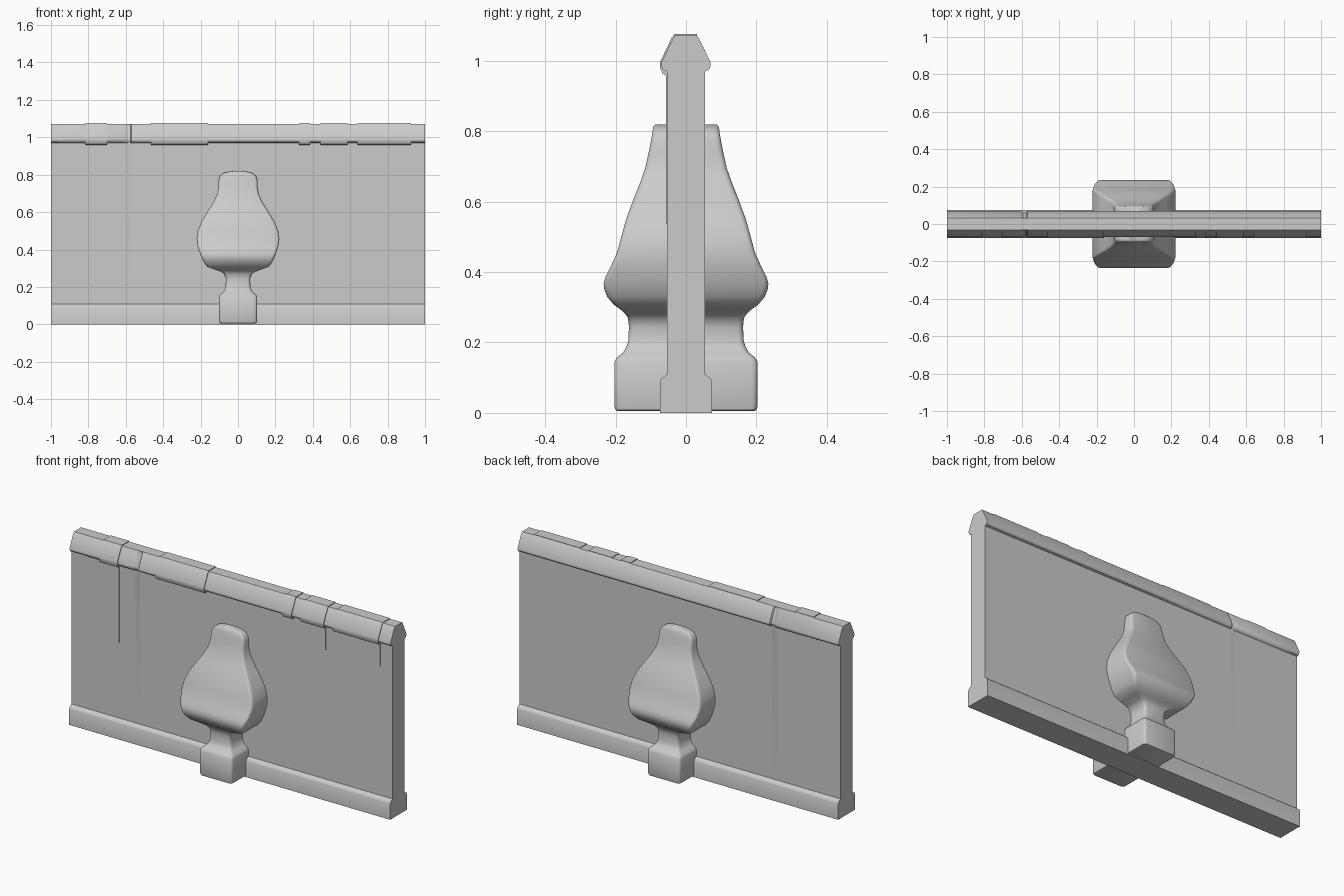
import bpy, math

def loft(name, sections, angle=30):
    """Skin equal-length closed rings of 3D points and cap both ends."""
    n = len(sections[0])
    verts = [p for s in sections for p in s]
    faces = [tuple(range(n))[::-1],
             tuple(range((len(sections) - 1) * n, len(sections) * n))]
    for i in range(len(sections) - 1):
        for j in range(n):
            k = (j + 1) % n
            faces.append((i * n + j, i * n + k, (i + 1) * n + k, (i + 1) * n + j))
    mesh = bpy.data.meshes.new(name)
    mesh.from_pydata(verts, [], faces)
    obj = bpy.data.objects.new(name, mesh)
    bpy.context.collection.objects.link(obj)
    # consistent outward normals
    bpy.ops.object.select_all(action='DESELECT')
    bpy.context.view_layer.objects.active = obj
    obj.select_set(True)
    bpy.ops.object.mode_set(mode='EDIT')
    bpy.ops.mesh.select_all(action='SELECT')
    bpy.ops.mesh.normals_make_consistent(inside=False)
    bpy.ops.object.mode_set(mode='OBJECT')
    bpy.ops.object.shade_smooth_by_angle(angle=math.radians(angle))
    return obj

# Wall: skirting, panel and peaked cap; the cap is nicked near x = -0.585
def wall_ring(x, nick=0.0):
    half = [(0.074, 0), (0.074, 0.09), (0.07, 0.098), (0.054, 0.11), (0.054, 0.97),
            (0.064, 0.974), (0.07, 0.984), (0.07, 0.995),
            (0.038, 1.062), (0.031, 1.072)]
    half = [(y - nick, z) if z > 0.972 and z < 1.07 else (y, z) for y, z in half]
    return [(x, y, z) for y, z in half] + [(x, -y, z) for y, z in reversed(half)]

loft("wall", [wall_ring(-1), wall_ring(-0.61), wall_ring(-0.588, 0.01),
              wall_ring(-0.575, 0.008), wall_ring(-0.57), wall_ring(1)])

# Thin raised patches hanging over the cap on the front
for i, (x0, x1, zb) in enumerate([(-0.815, -0.70, 0.537), (-0.465, -0.16, 0.72),
                                  (0.325, 0.385, 0.537), (0.44, 0.585, 0.838),
                                  (0.64, 0.925, 0.838)]):
    prof = [(-0.057, zb), (-0.057, 0.958), (-0.066, 0.963), (-0.074, 0.98),
            (-0.074, 0.996), (-0.041, 1.065), (-0.033, 1.076), (0.031, 1.076),
            (0.031, 1.06), (-0.02, 1.04), (-0.02, zb)]
    loft(f"front_patch_{i + 1}", [[(x, y, z) for y, z in prof] for x in (x0, x1)])

# Baluster-shaped post passing through the wall: (z, half width, half depth)
rows = [(0.005, 0.09, 0.192), (0.008, 0.099, 0.2), (0.018, 0.102, 0.203),
        (0.145, 0.102, 0.203), (0.157, 0.098, 0.196), (0.172, 0.08, 0.178),
        (0.188, 0.07, 0.169), (0.205, 0.066, 0.164), (0.245, 0.065, 0.162),
        (0.27, 0.075, 0.165), (0.282, 0.092, 0.173), (0.293, 0.125, 0.185),
        (0.308, 0.165, 0.206), (0.33, 0.182, 0.224), (0.35, 0.191, 0.232),
        (0.368, 0.199, 0.234), (0.388, 0.206, 0.228), (0.415, 0.215, 0.214),
        (0.455, 0.221, 0.196), (0.50, 0.215, 0.184), (0.55, 0.195, 0.17),
        (0.605, 0.162, 0.15), (0.655, 0.13, 0.13), (0.695, 0.112, 0.116),
        (0.735, 0.105, 0.107), (0.77, 0.104, 0.1), (0.793, 0.097, 0.096),
        (0.808, 0.08, 0.094), (0.815, 0.058, 0.092), (0.819, 0.03, 0.088)]

def rounded_rect(z, hx, hy):
    r = min(0.016, hx * 0.45)
    ring = []
    for q, (sx, sy) in enumerate([(1, 1), (-1, 1), (-1, -1), (1, -1)]):
        for s in range(4):
            a = math.radians(90 * q + 30 * s)
            ring.append((sx * (hx - r) + r * math.cos(a),
                         sy * (hy - r) + r * math.sin(a), z))
    return ring

loft("post", [rounded_rect(*row) for row in rows], 40)
